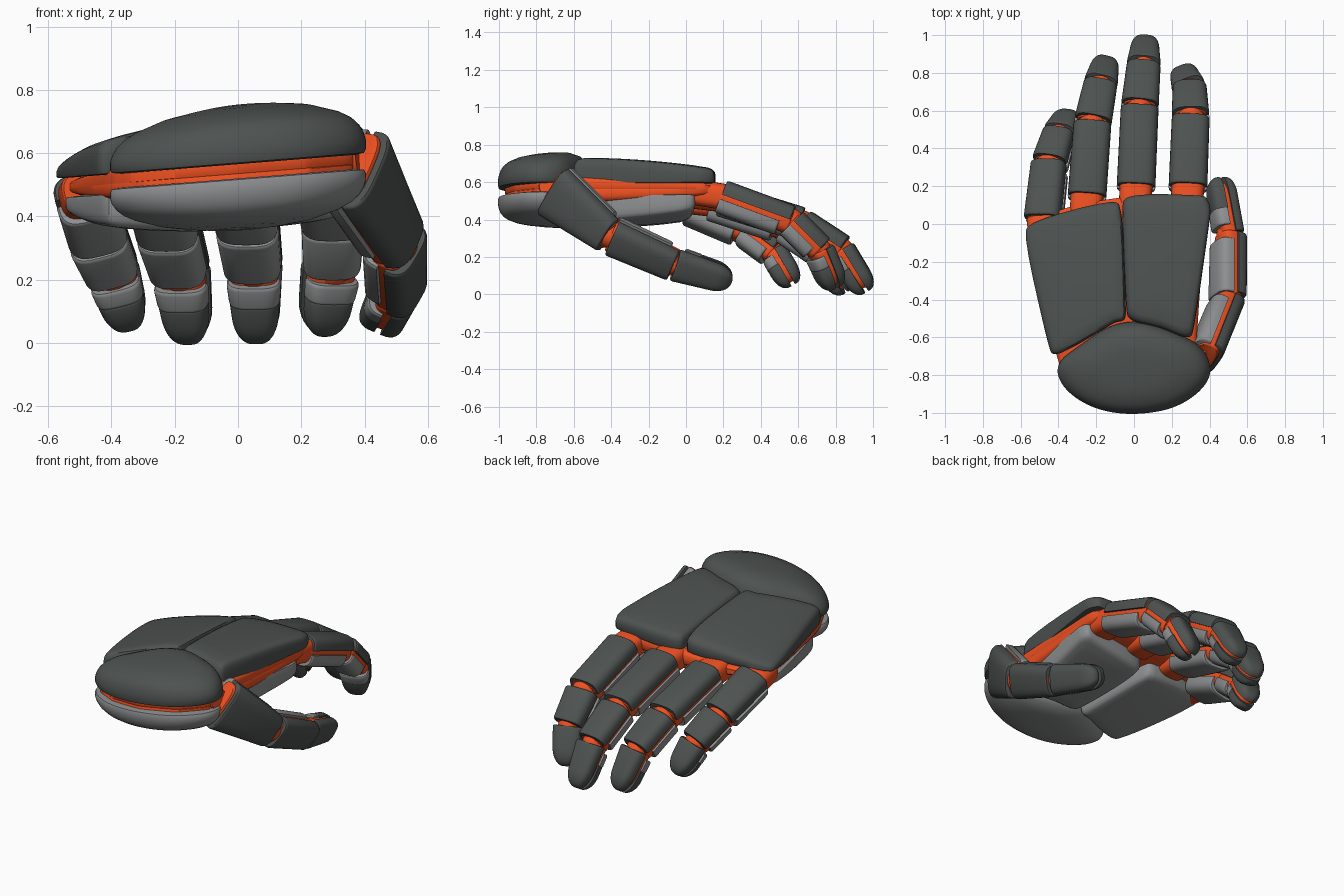
import bpy, bmesh, math
from mathutils import Vector

if "Cube" in bpy.data.objects:
    bpy.data.objects.remove(bpy.data.objects["Cube"])


def material(name, rgb):
    m = bpy.data.materials.new(name)
    m.diffuse_color = (*rgb, 1)
    m.use_nodes = True
    m.node_tree.nodes["Principled BSDF"].inputs["Base Color"].default_value = m.diffuse_color
    return m


DARK = material("dark_shell", (0.075, 0.085, 0.08))
ORANGE = material("orange_core", (0.85, 0.08, 0.015))
GREY = material("grey_shell", (0.27, 0.275, 0.28))


def loft(name, rings, mat):
    """Skin a list of equal-length rings and cap both ends."""
    bm = bmesh.new()
    vs = [[bm.verts.new(p) for p in r] for r in rings]
    n = len(vs[0])
    for a, b in zip(vs, vs[1:]):
        for i in range(n):
            j = (i + 1) % n
            bm.faces.new((a[i], a[j], b[j], b[i]))
    bm.faces.new(vs[0])
    bm.faces.new(vs[-1])
    bmesh.ops.recalc_face_normals(bm, faces=bm.faces)
    me = bpy.data.meshes.new(name)
    bm.to_mesh(me)
    bm.free()
    me.shade_smooth()
    me.set_sharp_from_angle(angle=math.radians(40))
    me.materials.append(mat)
    ob = bpy.data.objects.new(name, me)
    bpy.context.collection.objects.link(ob)
    return ob


# ---- palm and wrist plates ----
def rounded(outline, first_cut):
    pts = [Vector(p) for p in outline]
    for cut in (first_cut, 0.25, 0.25):
        new = []
        for i, p in enumerate(pts):
            q = pts[(i + 1) % len(pts)]
            new += [p.lerp(q, cut), p.lerp(q, 1 - cut)]
        pts = new
    out = []
    for i, p in enumerate(pts):          # split long edges so they follow the arch
        q = pts[(i + 1) % len(pts)]
        k = max(1, int((q - p).length / 0.08))
        out += [p.lerp(q, j / k) for j in range(k)]
    return out


CRISP = [(0.92, 0), (0.985, 0.03), (1, 0.15), (1, 0.6), (0.985, 0.8), (0.95, 0.92),
         (0.88, 0.98), (0.65, 1), (0.4, 1), (0.15, 1)]
DOMED = [(0.92, 0), (0.985, 0.03), (1, 0.12), (1, 0.3), (0.985, 0.45), (0.95, 0.62), (0.89, 0.76),
         (0.8, 0.86), (0.6, 0.96), (0.4, 0.99), (0.15, 1)]


def plate(name, outline, base, h, mat, steps=CRISP, cut=0.09, slope=0.0):
    pts = rounded(outline, cut)
    c = sum(pts, Vector((0, 0))) / len(pts)
    rings = []
    for s, f in steps:
        ring = []
        for p in pts:
            x, y = c + (p - c) * s
            arch = 1 - 1.4 * (x - 0.05) ** 2 - 0.65 * (y + 0.6) ** 2 + slope * (y + 0.6)
            ring.append((x, y, 0.535 + 0.08 * x + base + h * f * arch))
        rings.append(ring)
    return loft(name, rings, mat)


WRIST = [(-0.42, -0.74), (-0.27, -0.63), (-0.12, -0.53), (0.04, -0.51), (0.22, -0.57), (0.38, -0.66),
         (0.42, -0.82), (0.25, -0.97), (0, -1.015), (-0.22, -0.98), (-0.38, -0.87)]
plate("back_plate_outer", [(-0.6, 0.0), (-0.44, -0.71), (-0.3, -0.64), (-0.1, -0.52), (-0.04, -0.51),
      (-0.062, 0.145)], 0.03, 0.16, DARK)
plate("back_plate_inner", [(-0.067, 0.145), (0.12, 0.16), (0.38, 0.15), (0.41, 0.08), (0.31, -0.62),
      (0.14, -0.55), (-0.042, -0.51)], 0.03, 0.155, DARK)
plate("wrist_plate_top", WRIST, 0.03, 0.195, DARK, DOMED, 0.25, 0.3)
plate("wrist_plate_bottom", WRIST, -0.015, -0.17, GREY, DOMED, 0.25, 0.3)
plate("palm_plate_outer", [(-0.57, -0.04), (-0.42, -0.68), (-0.12, -0.55), (-0.05, -0.54), (-0.09, 0.03)],
      -0.03, -0.15, GREY)
plate("palm_plate_inner", [(-0.06, 0.03), (0.37, 0.05), (0.39, 0.0), (0.3, -0.6), (0.12, -0.55), (-0.03, -0.54)],
      -0.03, -0.15, GREY)
CORE = [(-0.56, 0.02), (-0.42, -0.66), (-0.39, -0.76), (-0.34, -0.86), (-0.2, -0.94), (0, -0.97), (0.22, -0.92),
        (0.37, -0.8), (0.33, -0.62), (0.38, 0.08), (0.35, 0.15), (0, 0.15), (-0.28, 0.11)]
plate("palm_core_upper", CORE, -0.01, 0.09, ORANGE)
plate("palm_core_lower", CORE, 0.01, -0.09, ORANGE)


# ---- finger segments ----
def section(kind):
    """Unit cross-section: upper half, lower half or full superellipse."""
    n = 16
    start = math.pi if kind == "bottom" else 0
    count = n * 2 if kind == "full" else n + 1
    pts = []
    for i in range(count):
        a = start + math.pi * i / n
        c, s = math.cos(a), math.sin(a)
        pts.append((math.copysign(abs(c) ** 0.6, c), math.copysign(abs(s) ** 0.65, s)))
    return pts


def piece(name, a, b, up, w0, w1, t, kind, mat, lo=0.0, hi=1.0, tip=False, gap=0.012):
    """Shell along a-b between fractions lo and hi, rounded off if it is a tip."""
    a, b = Vector(a), Vector(b)
    d = (b - a).normalized()
    up = Vector(up)
    up = (up - d * up.dot(d)).normalized()
    side = d.cross(up)
    length = (b - a).length
    e = 0.012 / length
    stations = [(lo, 0.93), (lo + e * 0.4, 0.98), (lo + e, 1.0)]
    if tip:
        r = min(0.55, 0.1 / length)
        stations += [(hi - r + r * math.sin(k * math.pi / 20), math.cos(k * math.pi / 20) ** 0.8)
                     for k in range(10)]
    else:
        stations += [(hi - e, 1.0), (hi - e * 0.4, 0.98), (hi, 0.93)]
    shift = {"top": gap, "bottom": -gap, "full": 0}[kind]
    rings = []
    for f, s in stations:
        o = a.lerp(b, f)
        w = w0 + (w1 - w0) * f
        rings.append([o + side * (u * w / 2 * s) + up * (v * (t / 2 - gap) * s + shift)
                      for u, v in section(kind)])
    return loft(name, rings, mat)


def joint(name, p, r):
    bm = bmesh.new()
    bmesh.ops.create_uvsphere(bm, u_segments=20, v_segments=12, radius=r)
    me = bpy.data.meshes.new(name)
    bm.to_mesh(me)
    bm.free()
    me.shade_smooth()
    me.materials.append(ORANGE)
    ob = bpy.data.objects.new(name, me)
    ob.location = p
    bpy.context.collection.objects.link(ob)


def digit(name, root, pts, ups, widths, thick, root_w=0.84):
    """Three-segment digit: orange core with dark outer and grey inner shells."""
    piece(f"{name}_root", root, pts[0], ups[0], widths[0] * root_w, widths[0] * root_w, thick[0] * 0.88,
          "full", ORANGE, hi=1.25)
    for i, part in enumerate(("base", "middle", "tip")):
        a, b, up, t = pts[i], pts[i + 1], ups[i], thick[i]
        w0, w1 = widths[i], widths[i + 1]
        tip = i == 2
        piece(f"{name}_{part}_core", a, b, up, w0 * 0.86, w1 * 0.86, t * 0.84, "full", ORANGE,
              hi=0.9 if tip else 1.0, tip=tip)
        piece(f"{name}_{part}_outer", a, b, up, w0, w1, t, "top", DARK, 0.0 if tip else 0.03,
              1.0 if tip else 0.99, tip, 0.014)
        if tip:
            piece(f"{name}_tip_pad", a, b, up, w0, w1, t, "bottom", GREY, 0.12, 0.42)
            piece(f"{name}_tip_cap", a, b, up, w0 * 0.98, w1 * 0.98, t, "bottom", DARK, 0.38, 1.0, True, 0.008)
        else:
            piece(f"{name}_{part}_inner", a, b, up, w0, w1, t, "bottom", GREY, 0.02, 0.86)
        if i:
            joint(f"{name}_joint_{i}", a, min(w0, t) * 0.43)


Z = [(0, 0, 1)] * 3
W, T = [0.205, 0.2, 0.18, 0.135], [0.185, 0.175, 0.155]
digit("index_finger", (0.27, 0.02, 0.55), [(0.285, 0.18, 0.525), (0.3, 0.56, 0.385), (0.295, 0.71, 0.235),
      (0.262, 0.8, 0.03)], Z, W, T)
digit("middle_finger", (0.0, 0.02, 0.53), [(0.01, 0.18, 0.51), (0.03, 0.615, 0.375), (0.05, 0.83, 0.235),
      (0.06, 0.965, 0.01)], Z, W, T)
digit("ring_finger", (-0.26, 0.0, 0.5), [(-0.25, 0.13, 0.485), (-0.22, 0.53, 0.355), (-0.18, 0.73, 0.22),
      (-0.15, 0.855, 0.008)], Z, W, T)
digit("little_finger", (-0.47, -0.1, 0.48), [(-0.48, 0.01, 0.465), (-0.445, 0.315, 0.335), (-0.395, 0.47, 0.22),
      (-0.34, 0.57, 0.05)], [(-0.25, 0, 1)] * 3, [0.2, 0.19, 0.17, 0.13], T)

# ---- thumb ----
digit("thumb", (0.29, -0.7, 0.55), [(0.365, -0.71, 0.56), (0.495, -0.40, 0.315), (0.5, -0.06, 0.165),
      (0.45, 0.245, 0.075)], [(0.88, -0.47, -0.1), (0.88, -0.25, -0.4), (0.85, 0.1, -0.35)],
      [0.31, 0.205, 0.18, 0.14], [0.175, 0.17, 0.15], 0.5)
